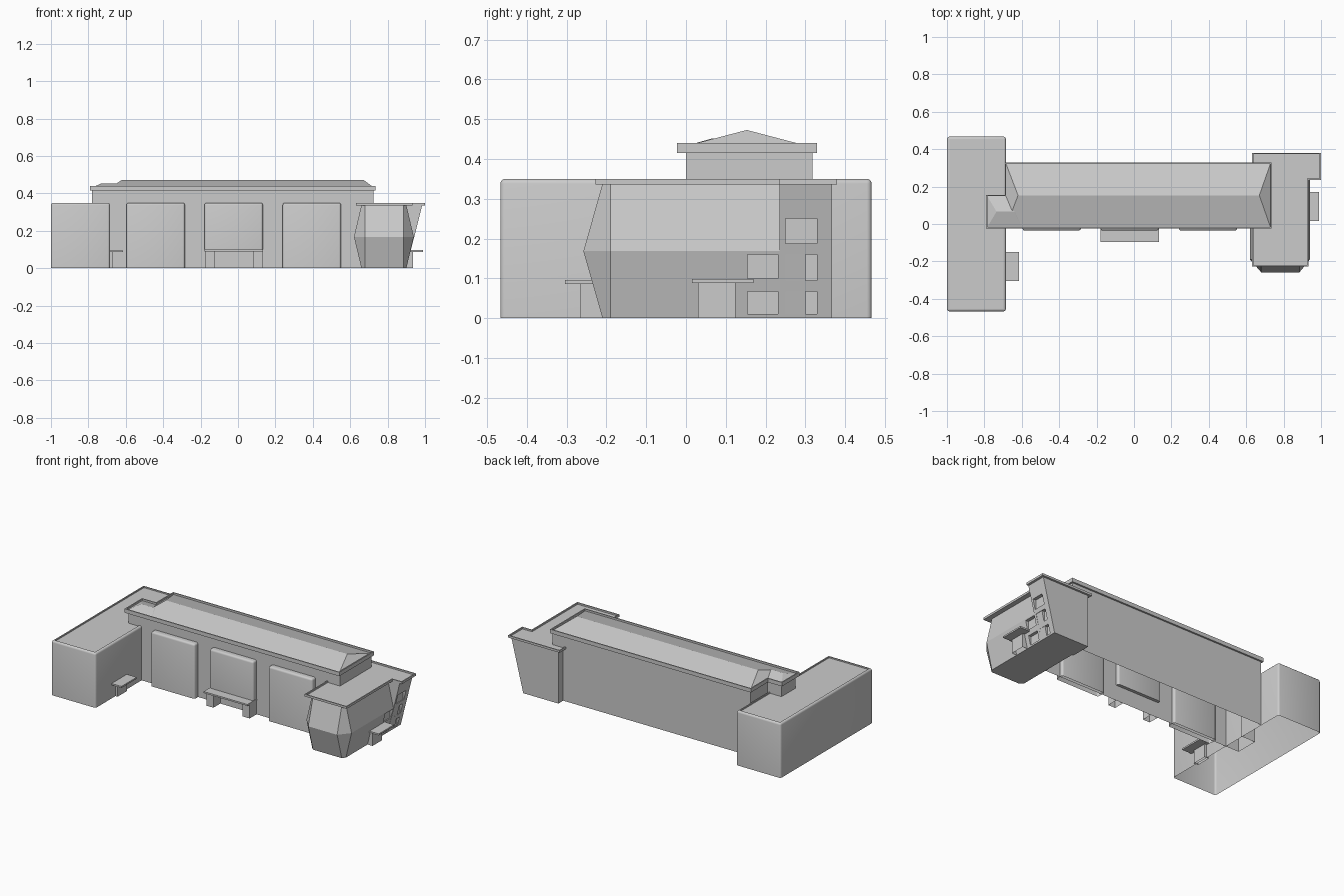
import bpy, bmesh

if "Cube" in bpy.data.objects:
    bpy.data.objects.remove(bpy.data.objects["Cube"])

def finish(bm, name, smooth=False, open_bottom=True):
    """Turn a bmesh into an object; walls standing on the ground are open below."""
    bmesh.ops.recalc_face_normals(bm, faces=bm.faces)
    if open_bottom:
        low = [f for f in bm.faces if all(abs(v.co.z) < 1e-5 for v in f.verts)]
        bmesh.ops.delete(bm, geom=low, context='FACES_ONLY')
    me = bpy.data.meshes.new(name)
    bm.to_mesh(me)
    bm.free()
    ob = bpy.data.objects.new(name, me)
    bpy.context.collection.objects.link(ob)
    if smooth:
        bpy.ops.object.select_all(action='DESELECT')
        bpy.context.view_layer.objects.active = ob
        ob.select_set(True)
        bpy.ops.object.shade_smooth_by_angle(angle=0.7)
    return ob

def loft(rings):
    """Closed solid through a stack of rings with equal point counts."""
    bm = bmesh.new()
    loops = [[bm.verts.new(p) for p in r] for r in rings]
    n = len(loops[0])
    for a, b in zip(loops, loops[1:]):
        for i in range(n):
            j = (i + 1) % n
            bm.faces.new((a[i], a[j], b[j], b[i]))
    bm.faces.new(loops[0][::-1])
    bm.faces.new(loops[-1])
    bmesh.ops.recalc_face_normals(bm, faces=bm.faces)
    return bm

def prism(outline, z0, z1):
    return loft([[(x, y, z) for x, y in outline] for z in (z0, z1)])

def rect(x0, x1, y0, y1):
    return [(x0, y0), (x1, y0), (x1, y1), (x0, y1)]

def box(name, x0, x1, y0, y1, z0, z1):
    return finish(prism(rect(x0, x1, y0, y1), z0, z1), name)

def sink_roof(bm, rim, depth):
    """Inset the top face and lower it to leave a parapet."""
    bm.normal_update()
    top = max((f for f in bm.faces if f.normal.z > .9), key=lambda f: f.calc_area())
    bmesh.ops.inset_region(bm, faces=[top], thickness=rim)
    base = bmesh.ops.extrude_face_region(bm, geom=[top])
    vs = [g for g in base['geom'] if isinstance(g, bmesh.types.BMVert)]
    bmesh.ops.translate(bm, verts=vs, vec=(0, 0, -depth))
    if top.is_valid:
        bmesh.ops.delete(bm, geom=[top], context='FACES_ONLY')

def rounded(name, x0, x1, y0, y1, z0, z1, r, sunk=False):
    bm = prism(rect(x0, x1, y0, y1), z0, z1)
    es = [e for e in bm.edges if max(v.co.z for v in e.verts) > z0 + 1e-4]
    bmesh.ops.bevel(bm, geom=es, offset=r, segments=3, profile=.5, affect='EDGES')
    if sunk:
        sink_roof(bm, .004, .008)
    return finish(bm, name, smooth=True)

def cornice(name, outline, z0, z1, rim=.01, depth=.012):
    bm = prism(outline, z0, z1)
    sink_roof(bm, rim, depth)
    return finish(bm, name)

def hip_roof(name, x0, x1, y0, y1, z0, z1, r0, r1):
    ym = (y0 + y1) / 2
    bm = bmesh.new()
    a, b, c, d = [bm.verts.new((x, y, z0)) for x, y in rect(x0, x1, y0, y1)]
    e, f = bm.verts.new((r0, ym, z1)), bm.verts.new((r1, ym, z1))
    for face in ((a, b, f, e), (b, c, f), (c, d, e, f), (d, a, e), (d, c, b, a)):
        bm.faces.new(face)
    return finish(bm, name)

# Left wing: rounded block with a low parapet
rounded("left_wing", -1, -.685, -.467, .467, 0, .35, .012, sunk=True)

# Central hall, L-shaped in plan
def hall_plan(o):
    return [(-.78 - o, -o), (.725 + o, -o), (.725 + o, .318 + o), (-.68 - o, .318 + o),
            (-.68 - o, .145 + o), (-.78 - o, .145 + o)]
finish(prism(hall_plan(0), 0, .415), "central_hall")
hall = [(x, y - .012 if y < 0 else y) for x, y in hall_plan(.011)]
cornice("hall_cornice", hall, .415, .44)
hip_roof("hall_roof", -.685, .73, -.018, .324, .428, .473, -.62, .67)
hip_roof("annex_roof", -.785, -.6, -.018, .15, .428, .452, -.735, -.64)

# Rounded bays along the front
for label, cx, z0 in (("left", -.44, 0), ("middle", -.023, .1), ("right", .395, 0)):
    rounded(label + "_bay", cx - .156, cx + .156, -.035, .02, z0, .35, .012)

# Right wing: bulging front part, leaning back part
def bulge(z, o):
    return [(.66 - o, -.19, z), (.68, -.21 - o * 1.2, z), (.885, -.21 - o * 1.2, z),
            (.9 + o, -.19, z), (.9 + o, .3, z), (.66 - o, .3, z)]
front = finish(loft([bulge(0, 0), bulge(.168, .04), bulge(.338, 0)]),
               "right_wing_front", open_bottom=False)
rings = [[(.65, .235, z), (x, .235, z), (x, .367, z), (.65, .367, z)]
         for z, x in ((0, .9), (.338, .985))]
back = finish(loft(rings), "right_wing_back", open_bottom=False)

# Upright windows cut into the sloping walls
def cut_windows(ob, y0, y1, spans, slope):
    for z0, z1 in spans:
        x = .895 + slope * z0
        c = box("window_cutter", x, 1.1, y0, y1, z0, z1)
        bm = bmesh.new()
        bm.from_mesh(c.data)
        bmesh.ops.holes_fill(bm, edges=bm.edges)
        bm.to_mesh(c.data)
        bm.free()
        c.hide_render = True
        m = ob.modifiers.new("window", 'BOOLEAN')
        m.operation, m.object, m.solver = 'DIFFERENCE', c, 'EXACT'
        bpy.context.view_layer.objects.active = ob
        bpy.ops.object.modifier_apply(modifier=m.name)
        bpy.data.objects.remove(c)
cut_windows(back, .25, .33, ((.01, .067), (.095, .16), (.187, .25)), .25)
cut_windows(front, .155, .231, ((.01, .067), (.1, .16)), .22)

bm = prism([(.632, -.228), (.932, -.228), (.932, .235), (1, .235), (1, .38), (.632, .38)],
           .336, .35)
sink_roof(bm, .01, .01)
finish(bm, "right_wing_cornice")

# Entrances: thin canopies with blocks beneath
box("front_canopy", -.178, .134, -.095, 0, .09, .1)
for x in (-.176, .082):
    box("front_post", x, x + .05, -.07, 0, 0, .09)
box("left_canopy", -.7, -.615, -.305, -.15, .086, .096)
box("left_door", -.7, -.67, -.265, -.17, 0, .086)
box("right_canopy", .88, .99, .015, .17, .088, .098)
box("right_door", .88, .935, .03, .125, 0, .088)
